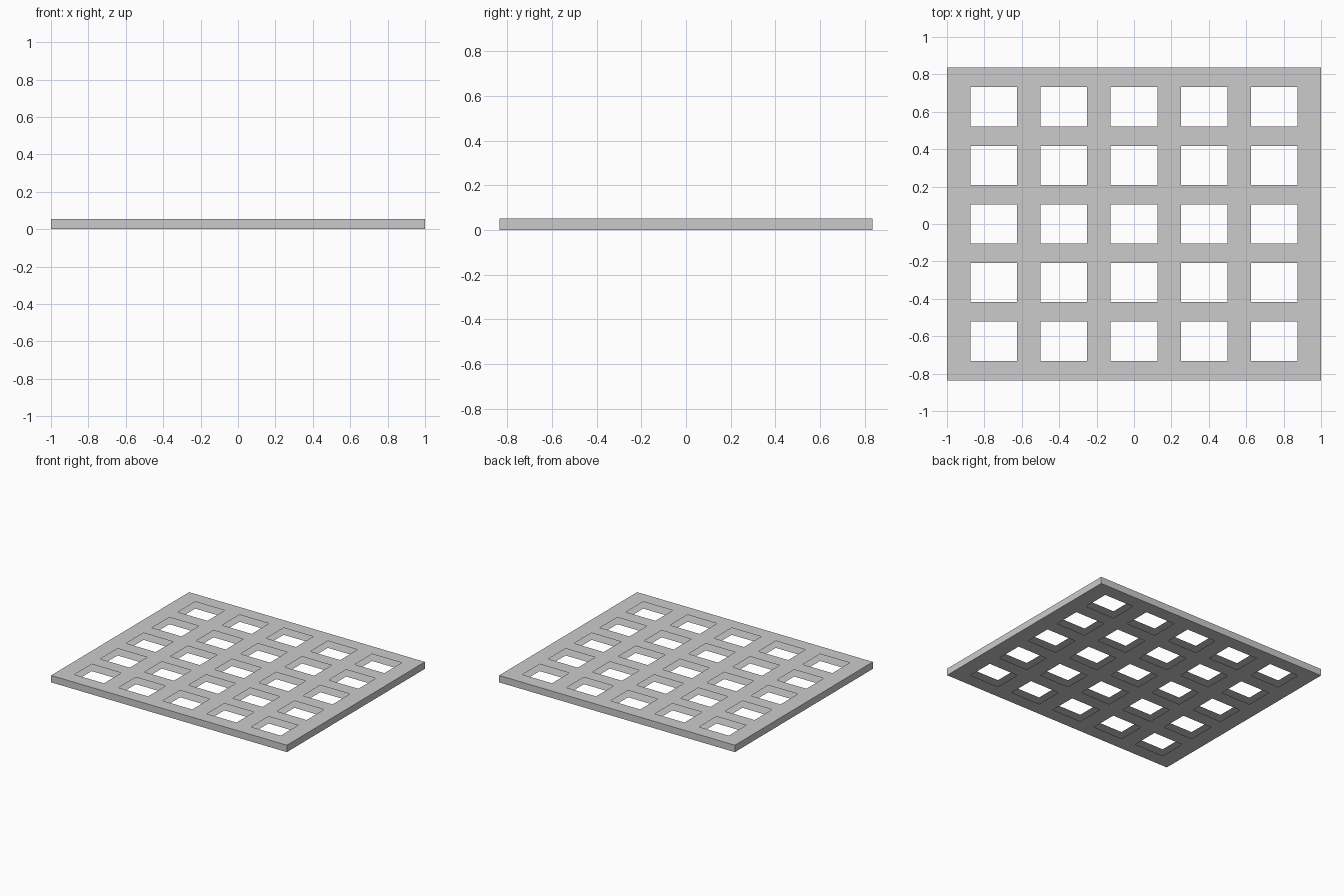
import bpy, bmesh

if "Cube" in bpy.data.objects:
    bpy.data.objects.remove(bpy.data.objects["Cube"])

UX, UY, H = 0.125, 0.1045, 0.053   # lattice unit in x and y, panel height
N = 5                              # openings per row and per column

# Lattice lines: bars are 1 unit wide, openings 2 units
steps = [0]
for i in range(2 * N + 1):
    steps.append(steps[-1] + (2 if i % 2 else 1))
half = steps[-1] / 2
last = len(steps) - 1

bm = bmesh.new()


def lattice_sheet(z, up):
    """Flat sheet with a grid of rectangular openings."""
    v = [[bm.verts.new(((a - half) * UX, (b - half) * UY, z)) for b in steps] for a in steps]
    for i in range(last):
        for j in range(last):
            if i % 2 and j % 2:
                continue               # opening
            f = [v[i][j], v[i + 1][j], v[i + 1][j + 1], v[i][j + 1]]
            bm.faces.new(f if up else f[::-1])
    return v


# Top and bottom sheets; the openings have no inner walls
bottom = lattice_sheet(0, False)
top = lattice_sheet(H, True)


def rim(v):
    """Outline of a sheet, counter-clockwise."""
    return ([v[i][0] for i in range(last)] + [v[last][j] for j in range(last)]
            + [v[i][last] for i in range(last, 0, -1)] + [v[0][j] for j in range(last, 0, -1)])


# Outer side walls
lo, hi = rim(bottom), rim(top)
for k in range(len(lo)):
    n = (k + 1) % len(lo)
    bm.faces.new((lo[k], lo[n], hi[n], hi[k]))

mesh = bpy.data.meshes.new("lattice_panel")
bm.to_mesh(mesh)
bm.free()
panel = bpy.data.objects.new("lattice_panel", mesh)
bpy.context.collection.objects.link(panel)
